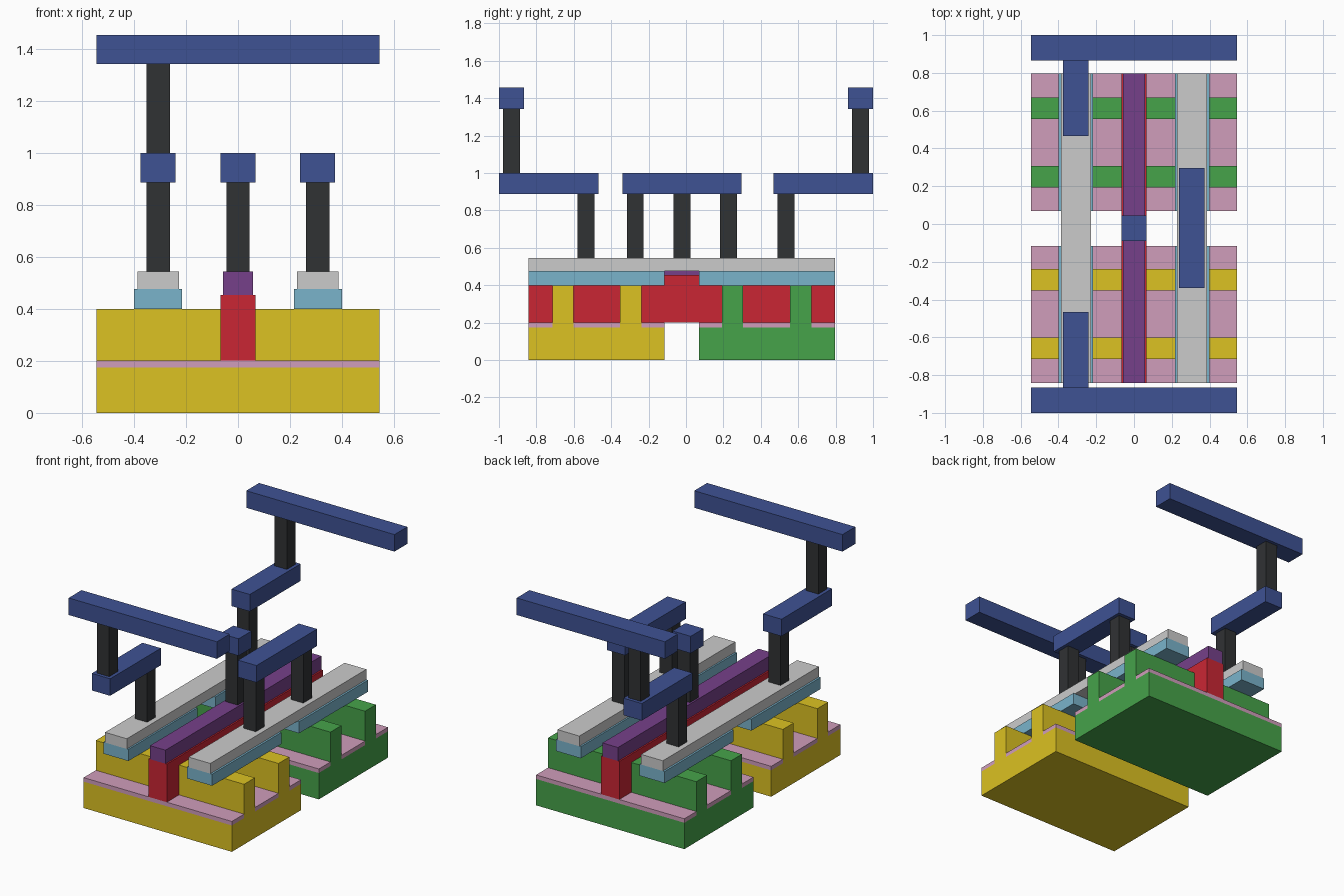
import bpy, bmesh

if "Cube" in bpy.data.objects:
    bpy.data.objects.remove(bpy.data.objects["Cube"])


def material(name, r, g, b):
    lin = lambda c: ((c / 255 + 0.055) / 1.055) ** 2.4
    m = bpy.data.materials.new(name)
    m.diffuse_color = (lin(r), lin(g), lin(b), 1)
    m.use_nodes = True
    m.node_tree.nodes["Principled BSDF"].inputs["Base Color"].default_value = m.diffuse_color
    return m


YELLOW = material("yellow", 220, 194, 34)
GREEN = material("green", 70, 163, 74)
PINK = material("pink", 208, 157, 187)
RED = material("red", 202, 38, 52)
PURPLE = material("purple", 118, 64, 138)
TEAL = material("light_blue", 122, 180, 203)
BLUE = material("blue", 62, 82, 148)
DARK = material("charcoal", 48, 50, 52)


def extrude_profile(name, points, x0, x1, mat):
    """Extrude a (y, z) outline along x."""
    bm = bmesh.new()
    face = bm.faces.new([bm.verts.new((x0, y, z)) for y, z in points])
    top = bmesh.ops.extrude_face_region(bm, geom=[face])
    moved = [v for v in top["geom"] if isinstance(v, bmesh.types.BMVert)]
    bmesh.ops.translate(bm, verts=moved, vec=(x1 - x0, 0, 0))
    bmesh.ops.recalc_face_normals(bm, faces=bm.faces)
    mesh = bpy.data.meshes.new(name)
    bm.to_mesh(mesh)
    bm.free()
    if mat:
        mesh.materials.append(mat)
    ob = bpy.data.objects.new(name, mesh)
    bpy.context.collection.objects.link(ob)
    return ob


def box(name, x, y, z, mat=None):
    outline = [(y[0], z[0]), (y[1], z[0]), (y[1], z[1]), (y[0], z[1])]
    return extrude_profile(name, outline, x[0], x[1], mat)


def post(name, x, y, z):
    r = 0.045
    return box(name, (x - r, x + r), (y - r, y + r), z, DARK)


W = 0.545                                   # half width of the wafers
BODY, OXIDE, FIN = 0.175, 0.202, 0.4        # heights
FRONT, BACK = -0.843, 0.796                 # ends in depth

# Two finned substrates with insulating strips between the fins
wells = [
    ("front", YELLOW, FRONT, -0.116, [(-0.715, -0.601), (-0.353, -0.239)]),
    ("back", GREEN, 0.07, BACK, [(0.192, 0.306), (0.556, 0.67)]),
]
for side, mat, y0, y1, fins in wells:
    outline = [(y0, 0), (y0, BODY)]
    edges = [y0]
    for a, b in fins:
        outline += [(a, BODY), (a, FIN), (b, FIN), (b, BODY)]
        edges += [a, b]
    outline += [(y1, BODY), (y1, 0)]
    edges.append(y1)
    extrude_profile(f"{side}_finned_substrate", outline, -W, W, mat)
    for i in range(0, len(edges), 2):
        box(f"{side}_oxide_strip_{i // 2 + 1}", (-W, W), edges[i:i + 2], (BODY, OXIDE), PINK)
    # Contact bars resting on the fins
    for s, label in ((-1, "left"), (1, "right")):
        box(f"{side}_{label}_contact", sorted((s * 0.216, s * 0.4)), (y0, y1), (FIN, 0.477), TEAL)

# Central gate and its cap
box("gate", (-0.067, 0.067), (FRONT, BACK), (OXIDE, 0.455), RED)
box("gate_cap", (-0.057, 0.057), (FRONT, BACK), (0.455, 0.545), PURPLE)

# Long grey rails on the contacts
for s, label in ((-1, "left"), (1, "right")):
    box(f"{label}_rail", sorted((s * 0.227, s * 0.387)), (FRONT, BACK), (0.477, 0.545))

# Lower vias and first metal layer
LOW, M1, UP, M2 = (0.545, 0.887), (0.887, 1.0), (1.0, 1.343), (1.343, 1.456)
post("gate_via", 0, -0.022, LOW)
box("gate_metal", (-0.067, 0.067), (-0.089, 0.046), M1, BLUE)
for y, label in ((-0.271, "front"), (0.228, "back")):
    post(f"output_via_{label}", 0.307, y, LOW)
box("output_metal", (0.239, 0.374), (-0.34, 0.297), M1, BLUE)

# Supply branches: lower via, arm, upper via, power bar
for s, label in ((-1, "front"), (1, "back")):
    post(f"{label}_supply_via", -0.307, s * 0.535, LOW)
    box(f"{label}_supply_arm", (-0.375, -0.24), sorted((s * 0.467, s)), M1, BLUE)
    post(f"{label}_upper_via", -0.307, s * 0.933, UP)
    box(f"{label}_power_bar", (-W, W), sorted((s * 0.865, s)), M2, BLUE)
